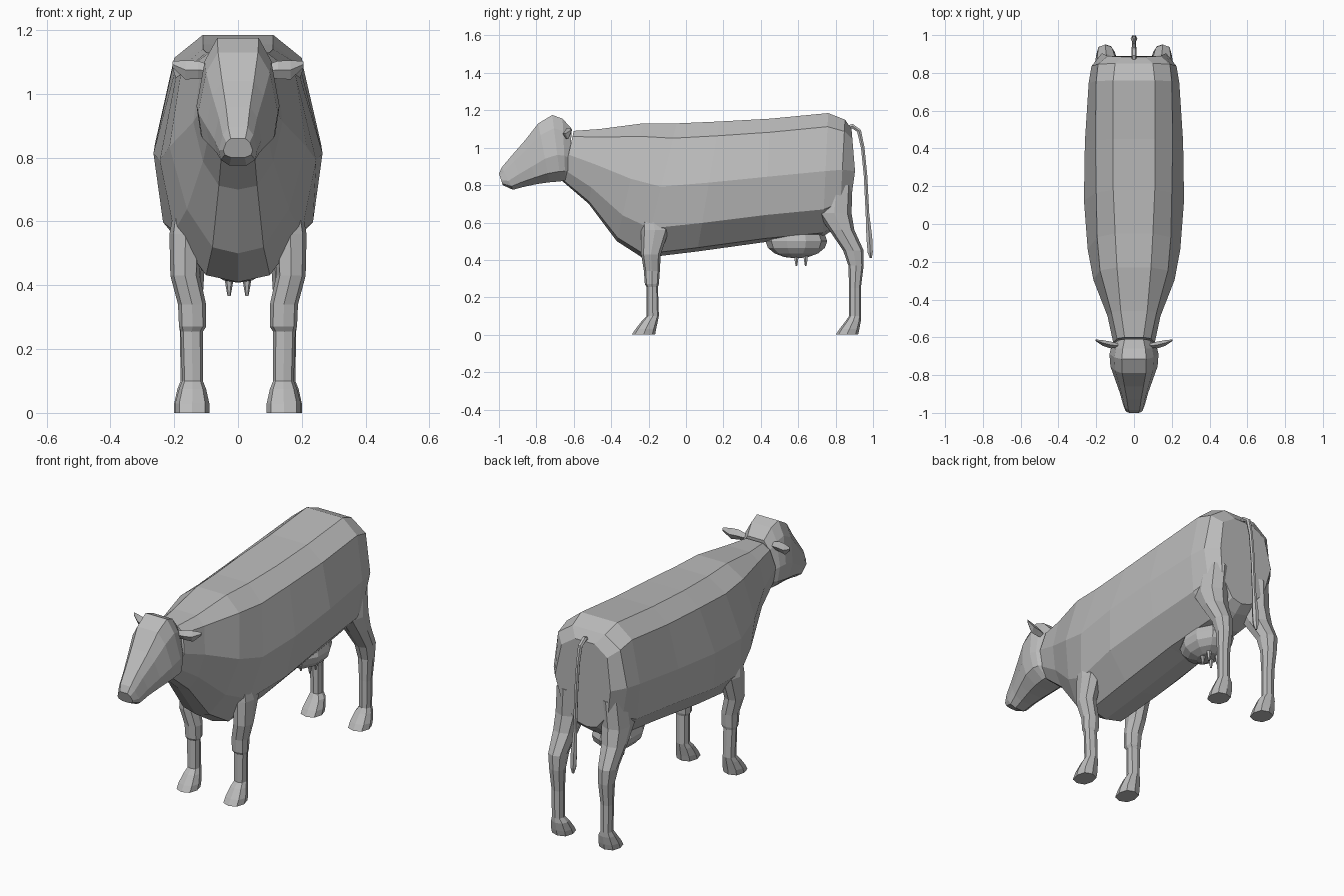
import bpy, bmesh, math
from mathutils import Vector

if "Cube" in bpy.data.objects:
    bpy.data.objects.remove(bpy.data.objects["Cube"], do_unlink=True)

hide = bpy.data.materials.new("plain grey")
hide.use_nodes = True
GREY = (0.5, 0.5, 0.5, 1)
hide.diffuse_color = GREY
hide.node_tree.nodes["Principled BSDF"].inputs["Base Color"].default_value = GREY


def finish(name, bm):
    bmesh.ops.recalc_face_normals(bm, faces=bm.faces)
    me = bpy.data.meshes.new(name)
    bm.to_mesh(me)
    bm.free()
    me.materials.append(hide)
    ob = bpy.data.objects.new(name, me)
    bpy.context.collection.objects.link(ob)
    return ob


def loft(name, rings, side=1):
    """Skin closed rings of points; side=-1 mirrors across x."""
    bm = bmesh.new()
    vs = [[bm.verts.new((x * side, y, z)) for x, y, z in r] for r in rings]
    n = len(vs[0])
    for a, b in zip(vs, vs[1:]):
        for i in range(n):
            j = (i + 1) % n
            bm.faces.new((a[i], a[j], b[j], b[i]))
    bm.faces.new(vs[0])
    bm.faces.new(vs[-1])
    return finish(name, bm)


def section(top, bottom, half):
    """Symmetric ring: half = (x, fraction from top to bottom, y bulge)."""
    t, b = Vector((0, *top)), Vector((0, *bottom))
    pts = [t.lerp(b, f) + Vector((x, dy, 0)) for x, f, dy in half]
    return pts + [Vector((-p.x, p.y, p.z)) for p in reversed(pts) if p.x > 1e-6]


# Trunk and neck: top (y, z), bottom (y, z), half widths from back to belly
trunk = [
    ((-.60, 1.09), (-.66, .82), (.05, .09, .11, .09, .05)),
    ((-.46, 1.10), (-.52, .70), (.07, .12, .14, .11, .06)),
    ((-.23, 1.13), (-.37, .50), (.09, .18, .215, .16, .08)),
    ((-.05, 1.13), (-.23, .41), (.10, .195, .245, .20, .10)),
    ((.18, 1.14), (.06, .445), (.11, .20, .265, .235, .11)),
    ((.45, 1.155), (.42, .495), (.11, .205, .26, .225, .11)),
    ((.76, 1.185), (.73, .525), (.11, .20, .24, .215, .10)),
    ((.85, 1.15), (.82, .58), (.10, .19, .225, .19, .08)),
    ((.885, 1.10), (.865, .62), (.06, .14, .17, .14, .06)),
]
heights = (0, .11, .47, .78, .97)
rings = []
for i, (top, bottom, widths) in enumerate(trunk):
    bulge = .03 if i == len(trunk) - 1 else 0
    half = [(w, h, bulge * (1 - abs(2 * h - 1))) for w, h in zip(widths, heights)]
    rings.append(section(top, bottom, half + [(0, 1, 0)]))
loft("trunk", rings)

# Head from nape to muzzle
head = [
    ((-.61, 1.10), (-.63, .84), .10),
    ((-.66, 1.155), (-.645, .825), .12),
    ((-.715, 1.175), (-.67, .82), .13),
    ((-.79, 1.13), (-.73, .815), .125),
    ((-.86, 1.04), (-.80, .805), .10),
    ((-.93, .96), (-.87, .79), .075),
    ((-.985, .895), (-.925, .775), .06),
    ((-1.0, .86), (-.98, .80), .046),
]
shape = ((.5, 0, 0), (.8, .2, 0), (1, .6, 0), (.9, .85, 0), (.45, 1, 0))
loft("head", [section(t, b, [(x * w, f, 0) for x, f, _ in shape]) for t, b, w in head])


def leg(name, rows, side):
    """Rows: z, inner x, outer x, front y, rear y; chamfered to eight sides."""
    rings = []
    for z, x0, x1, y0, y1 in rows:
        c = Vector(((x0 + x1) / 2, (y0 + y1) / 2, z))
        r = [math.pi / 4 * k for k in range(8)]
        k = lambda v: 0 if abs(v) < .01 else math.copysign(min(1, abs(v) + .05), v)
        rings.append([c + Vector((k(math.cos(a)) * (x1 - x0) / 2,
                                  k(math.sin(a)) * (y1 - y0) / 2, 0)) for a in r])
    loft(name, rings, side)


front_rows = [
    (.64, .13, .20, -.23, -.14), (.56, .115, .215, -.24, -.09),
    (.43, .12, .212, -.24, -.135), (.34, .10, .188, -.225, -.14),
    (.27, .10, .185, -.22, -.145), (.255, .11, .18, -.21, -.15),
    (.10, .11, .175, -.21, -.145), (.075, .10, .185, -.235, -.15),
    (.03, .09, .197, -.27, -.16), (0, .09, .197, -.29, -.165),
]
rear_rows = [
    (.80, .06, .20, .72, .89), (.65, .07, .212, .70, .885),
    (.56, .085, .21, .765, .90), (.45, .105, .20, .84, .95),
    (.37, .11, .19, .868, .95), (.25, .118, .182, .872, .935),
    (.10, .118, .18, .872, .935), (.075, .10, .19, .855, .935),
    (.03, .09, .20, .82, .927), (0, .09, .20, .80, .92),
]

for side, label in ((1, "left"), (-1, "right")):
    leg("front_leg_" + label, front_rows, side)
    leg("hind_leg_" + label, rear_rows, side)
    # Leaf-shaped ear: x, centre y, centre z, half depth, half height
    ear = [(.08, -.645, 1.07, .012, .018), (.125, -.64, 1.075, .018, .028),
           (.165, -.63, 1.075, .015, .030), (.205, -.615, 1.092, .004, .01)]
    loft("ear_" + label, [[(x, y - d, z), (x, y, z + h), (x, y + d, z), (x, y, z - h)]
                          for x, y, z, d, h in ear], side)
    # Teats
    for y, row in ((.59, "front"), (.64, "rear")):
        loft(f"teat_{row}_{label}",
             [[(.028 + r * math.cos(a), y + r * math.sin(a), z)
               for a in (k * math.pi / 3 for k in range(6))]
              for z, r in ((.43, .015), (.40, .011), (.367, .005))], side)

# Udder
bm = bmesh.new()
bmesh.ops.create_uvsphere(bm, u_segments=10, v_segments=8, radius=1)
for v in bm.verts:
    v.co = Vector((v.co.x * .12, .59 + v.co.y * .165, .50 + v.co.z * .092))
finish("udder", bm)

# Tail: y, z, radius; sections stay across the path
tail = [(.84, 1.10, .012), (.89, 1.115, .014), (.925, 1.09, .013), (.945, 1.0, .011),
        (.96, .85, .011), (.97, .65, .011), (.98, .52, .018), (.985, .44, .016),
        (.988, .41, .006)]
rings = []
for i, (y, z, r) in enumerate(tail):
    a, b = tail[max(i - 1, 0)], tail[min(i + 1, len(tail) - 1)]
    across = Vector((0, b[0] - a[0], b[1] - a[1])).normalized().cross(Vector((1, 0, 0)))
    rings.append([Vector((r * math.cos(t), y, z)) + across * r * math.sin(t)
                  for t in (k * math.pi / 3 for k in range(6))])
loft("tail", rings)
